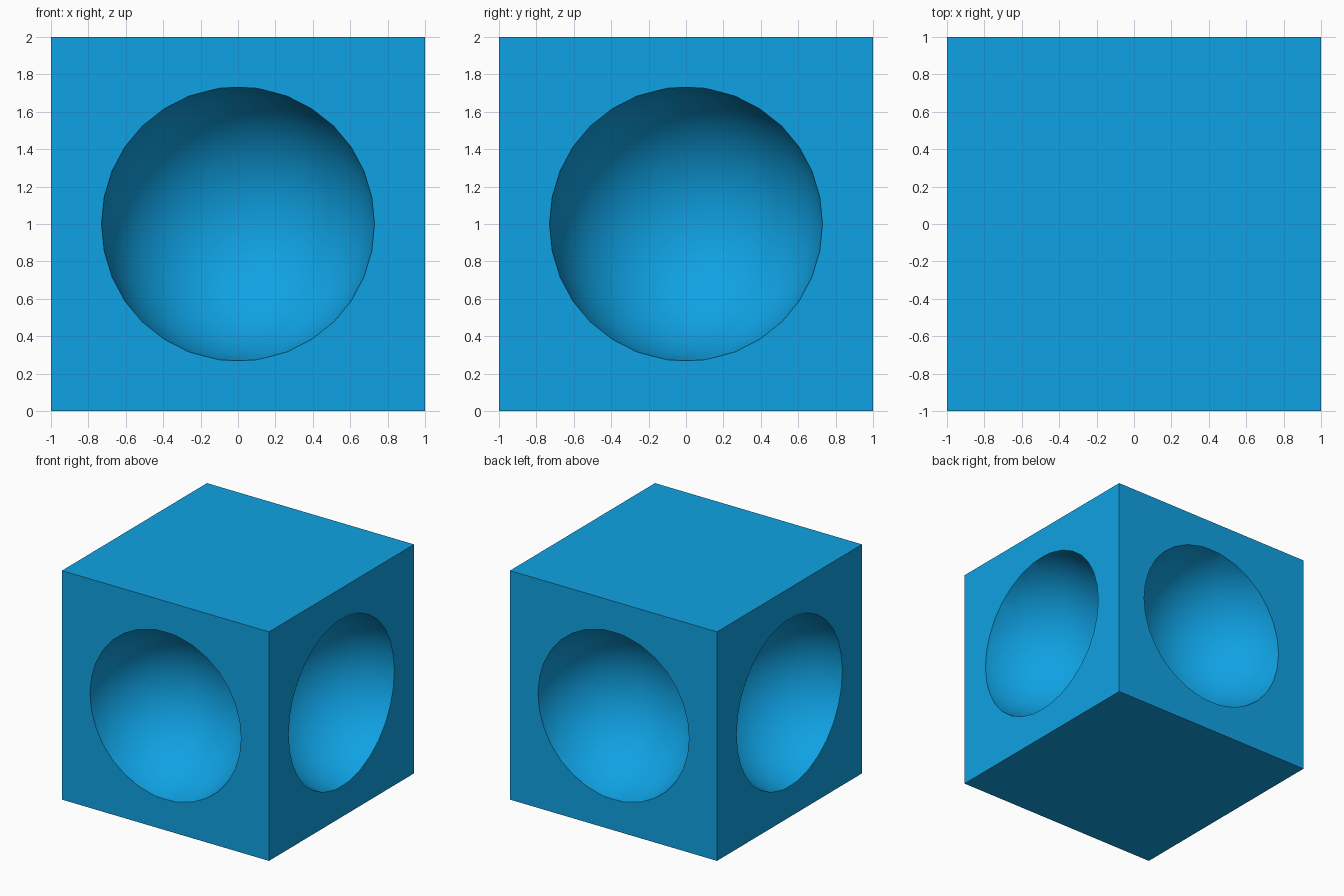
import bpy, math

if "Cube" in bpy.data.objects:
    bpy.data.objects.remove(bpy.data.objects["Cube"])

RADIUS, OFFSET = 0.74, 1.105   # scoop radius, distance of its centre from the axis

blue = bpy.data.materials.new("bright blue")
blue.diffuse_color = (0.005, 0.36, 0.77, 1)
blue.use_nodes = True
blue.node_tree.nodes["Principled BSDF"].inputs["Base Color"].default_value = blue.diffuse_color

# Solid cube standing on the ground
bpy.ops.mesh.primitive_cube_add(size=2, location=(0, 0, 1))
block = bpy.context.object
block.name = "scooped_block"
block.data.materials.append(blue)

# One round scoop in each of the four upright sides
cutters = []
for i in range(4):
    a = i * math.pi / 2
    bpy.ops.mesh.primitive_uv_sphere_add(
        segments=32, ring_count=16, radius=RADIUS,
        location=(OFFSET * math.cos(a), OFFSET * math.sin(a), 1))
    cutter = bpy.context.object
    cutter.name = f"scoop_cutter_{i + 1}"
    cutter.hide_render = True
    cutter.data.materials.append(blue)
    cutters.append(cutter)
    mod = block.modifiers.new("scoop", 'BOOLEAN')
    mod.operation = 'DIFFERENCE'
    mod.solver = 'EXACT'
    mod.object = cutter

# Apply the cuts and remove the cutters
bpy.ops.object.select_all(action='DESELECT')
block.select_set(True)
bpy.context.view_layer.objects.active = block
for mod in list(block.modifiers):
    bpy.ops.object.modifier_apply(modifier=mod.name)
for cutter in cutters:
    bpy.data.objects.remove(cutter, do_unlink=True)

# Smooth scoops, crisp rims and cube edges
bpy.ops.object.shade_smooth_by_angle(angle=math.radians(30))
